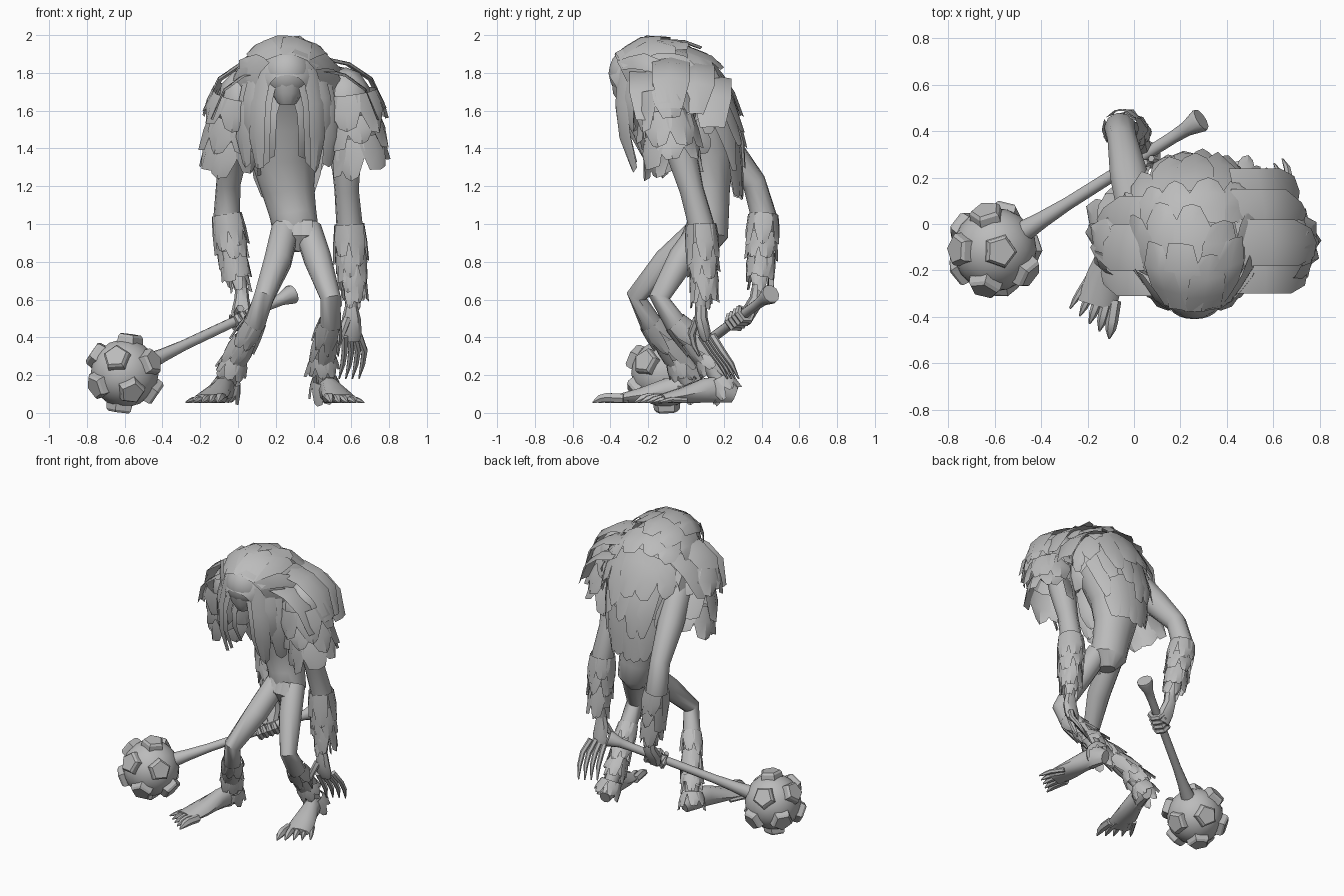
import bpy, bmesh, math, random
from mathutils import Vector as V, Matrix

random.seed(4)
cube = bpy.data.objects.get("Cube")
if cube:
    bpy.data.objects.remove(cube, do_unlink=True)

grey = bpy.data.materials.new("clay_grey")
grey.use_nodes = True
tone = (0.5, 0.5, 0.5, 1)
grey.diffuse_color = tone
grey.node_tree.nodes["Principled BSDF"].inputs["Base Color"].default_value = tone


def finish(name, bm, angle=40, fix=True):
    if fix:
        bmesh.ops.recalc_face_normals(bm, faces=bm.faces)
    me = bpy.data.meshes.new(name)
    bm.to_mesh(me)
    bm.free()
    me.shade_smooth()
    me.set_sharp_from_angle(angle=math.radians(angle))
    me.materials.append(grey)
    ob = bpy.data.objects.new(name, me)
    bpy.context.collection.objects.link(ob)
    return ob


def tube(bm, pts, radii, n=10, ref=(0, 1, 0)):
    """Loft of elliptical rings; a radius is a number or a (side, ref) pair."""
    pts = [V(p) for p in pts]
    rings = []
    for i, p in enumerate(pts):
        d = (pts[min(i + 1, len(pts) - 1)] - pts[max(i - 1, 0)]).normalized()
        side = d.cross(V(ref)).normalized()
        up = side.cross(d)
        r = radii[i]
        rs, ru = r if isinstance(r, tuple) else (r, r)
        rings.append([bm.verts.new(p + side * rs * math.cos(k * math.tau / n)
                                   + up * ru * math.sin(k * math.tau / n)) for k in range(n)])
    for a, b in zip(rings, rings[1:]):
        for k in range(n):
            bm.faces.new((a[k], a[(k + 1) % n], b[(k + 1) % n], b[k]))
    bm.faces.new(rings[0])
    bm.faces.new(rings[-1])


def ball(bm, c, r, detail=3):
    bmesh.ops.create_icosphere(bm, subdivisions=detail, radius=1,
                               matrix=Matrix.Translation(c) @ Matrix.Diagonal((*r, 1)))


def lock(bm, pts, width, out, side, crease=0.15):
    """Creased, tapering plate of fur with a ragged tip."""
    rows, last = [], len(pts) - 1
    for i, p in enumerate(pts):
        w = width * (0.5 if i < last else random.uniform(0.2, 0.36))
        tip = (pts[-1] - pts[-2]) * random.uniform(0.05, 0.2) if i == last else V()
        rows.append([bm.verts.new(q) for q in
                     (p - side * w, p + out * width * crease + tip, p + side * w)])
    for a, b in zip(rows, rows[1:]):
        for k in range(2):
            bm.faces.new((a[k], a[k + 1], b[k + 1], b[k]))


def cuff(bm, a, b, ra, rb, tiers, count, length, width, flare):
    """Rings of locks around a limb from a to b."""
    a, b = V(a), V(b)
    d = (b - a).normalized()
    s = d.cross(V((0, 1, 0.1))).normalized()
    t = s.cross(d)
    for j in range(tiers):
        f = j / max(tiers - 1, 1)
        r = ra + (rb - ra) * f
        for k in range(count):
            ang = (k + j * 0.5 + random.uniform(-0.2, 0.2)) * math.tau / count
            out = s * math.cos(ang) + t * math.sin(ang)
            p = a.lerp(b, f) + out * r
            ln = length * random.uniform(0.75, 1.15)
            pts = [p, p + d * ln * 0.5 + out * flare * 0.7, p + d * ln + out * flare]
            lock(bm, pts, width, out, d.cross(out))


# Torso, neck and head
bm = bmesh.new()
tube(bm, [(.31, .1, .86), (.31, .11, .94), (.29, .12, 1.06), (.265, .12, 1.18), (.24, .11, 1.35),
          (.25, .06, 1.55), (.25, -.02, 1.7), (.25, -.15, 1.8)],
     [(.05, .06), (.12, .115), (.125, .11), (.14, .115), (.175, .15), (.21, .17), (.22, .16), (.12, .12)], 14)
finish("torso", bm)
bm = bmesh.new()
ball(bm, (.26, -.25, 1.8), (.14, .16, .15))
tube(bm, [(.26, -.3, 1.76), (.26, -.31, 1.69), (.26, -.3, 1.64)], [.1, .08, .05])
finish("head", bm)
bm = bmesh.new()
for x in (.27, .32, .36):
    lock(bm, [V((x, .02, 1.02)), V((x, -.015, .94)), V((x, .03, .86))], .07, V((0, -1, 0)), V((1, 0, 0)))
finish("loin_flap", bm, fix=False)

# Shaggy hump: arches swept from brow to lower back (y, z, half width, drop y, drop z)
ARCH = [(-.41, 1.79, .10, .05, -.08), (-.36, 1.89, .17, .08, -.16), (-.20, 1.96, .25, .05, -.26),
        (0, 1.925, .29, 0, -.31), (.14, 1.84, .29, -.08, -.28), (.22, 1.67, .26, -.14, -.2),
        (.27, 1.46, .21, -.13, -.06), (.26, 1.22, .15, -.08, 0), (.22, .94, .09, -.04, 0)]


def hump(u, a):
    u = max(0, min(u, len(ARCH) - 1.001))
    i, f = int(u), u % 1
    y, z, w, dy, dz = [p + (q - p) * f for p, q in zip(ARCH[i], ARCH[i + 1])]
    c = 1 - math.cos(a)
    return V((.26 + w * math.sin(a), y + dy * c, z + dz * c))


bm = bmesh.new()
grid = [[bm.verts.new(hump(u, math.radians(a))) for a in range(-100, 101, 20)] for u in range(6)]
for r, s in zip(grid, grid[1:]):
    for k in range(len(r) - 1):
        bm.faces.new((r[k], s[k], s[k + 1], r[k + 1]))
finish("hump_hide", bm, 50, False)

bm = bmesh.new()
for tier in range(1, 7):
    for k in range(-4, 5):
        a = math.radians(k * 24 + (12 if tier % 2 else 0)) + random.uniform(-.06, .06)
        if abs(a) > (1.8 if tier < 5 else 1.25):
            continue
        u0, du = tier - .2 + random.uniform(-.2, .2), random.uniform(1.2, 1.8)
        pts = []
        for s in (0, .33, .67, 1):
            p = hump(u0 + du * s, a)
            out = (p - V((.26, 0, min(p.z, 1.55)))).normalized()
            pts.append(p + out * (.008 + .035 * s))
        side = (hump(u0, a + .1) - hump(u0, a - .1)).normalized()
        lock(bm, pts, .16 if tier < 5 else .11, out, side, .1)
finish("back_locks", bm, fix=False)

# Locks hanging around the face
bm = bmesh.new()
for sgn in (-1, 1):
    for dx, y, top, low in ((.06, -.27, 1.7, 1.36), (.09, -.33, 1.78, 1.33), (.12, -.33, 1.82, 1.3),
                            (.16, -.29, 1.8, 1.42), (.19, -.25, 1.78, 1.32), (.23, -.18, 1.76, 1.4)):
        out = V((sgn * .6, -.8, 0)).normalized()
        pts = [V((.26 + sgn * (dx + .02 * s), y + .06 * s, top + (low - top) * s)) + out * .05 * math.sin(3 * s)
               for s in (0, .35, .7, 1)]
        lock(bm, pts, .1, out, V((.8, sgn * .6, 0)).normalized())
finish("face_locks", bm, fix=False)

# Shoulders: rounded caps, broad plates on top and shaggy sleeves
PLATES = {"left": (1, ((-.2, .06), (-.08, 0), (.05, .03), (.14, .1))),
          "right": (-1, ((-.21, .06), (-.1, 0), (.02, .03)))}
for name, (sgn, plates) in PLATES.items():
    bm = bmesh.new()
    ball(bm, (.3 + sgn * .27, -.08, 1.64), (.14, .15, .19), 2)
    finish(name + "_shoulder", bm)
    bm = bmesh.new()
    for y, drop in plates:
        reach = 1 - abs(y + .08) * .7
        pts = [V((.3 + sgn * x * reach, y, z - drop)) for x, z in
               ((.14, 1.87), (.28, 1.84), (.4, 1.76), (.47, 1.61))]
        lock(bm, pts, .2, V((sgn * .6, 0, .8)), V((sgn * -.1, 1, 0)), .1)
    sway = 0 if sgn > 0 else .05
    cuff(bm, (.3 + sgn * .29, -.12, 1.7), (.3 + sgn * .32, -.09 + sway, 1.47),
         .125, .105, 3, 7, .18, .16, .04)
    finish(name + "_sleeve_locks", bm, fix=False)

# Arms with furred forearms
ARMS = {"left": [(.56, -.08, 1.6), (.57, -.03, 1.4), (.575, .03, 1.18), (.59, .08, 1.0), (.6, .09, .8), (.6, .08, .56)],
        "right": [(.02, .02, 1.65), (-.02, .2, 1.42), (-.05, .36, 1.22), (-.06, .41, 1.05), (-.03, .4, .86), (.02, .38, .64)]}
for name, path in ARMS.items():
    bm = bmesh.new()
    tube(bm, path, [.09, .085, .065, .07, .055, .032], 10, (1, .2, 0))
    finish(name + "_arm", bm)
    bm = bmesh.new()
    cuff(bm, path[3], path[4], .066, .052, 3, 6, .18, .095, .016)
    cuff(bm, path[4], V(path[4]).lerp(V(path[5]), .45), .05, .038, 2, 5, .13, .06, .012)
    finish(name + "_forearm_fur", bm, fix=False)

# Open left hand
bm = bmesh.new()
tube(bm, [(.6, .08, .58), (.6, .08, .5), (.6, .1, .42), (.6, .11, .38)],
     [(.03, .03), (.035, .05), (.032, .055), (.02, .045)], 8, (1, 0, 0))
for k in range(4):
    x, y = .565 + k * .025, .08 + k * .02
    tube(bm, [(x, y, .41), (x + .01 * k, y + .05, .33), (x - .01 + .01 * k, y + .1, .26),
              (x - .03 + .01 * k, y + .14, .18)], [.02, .018, .015, .004], 6, (1, 0, 0))
tube(bm, [(.58, .06, .5), (.55, .03, .42), (.53, .04, .36), (.53, .07, .3)], [.022, .02, .016, .004], 6, (1, 0, 0))
finish("left_hand", bm)

# Mace: studded ball, tapering shaft and flared pommel
head, butt = V((-.6, -.11, .21)), V((.29, .45, .63))
d = (butt - head).normalized()
bm = bmesh.new()
ball(bm, head, (.18,) * 3)
finish("mace_ball", bm)
bm = bmesh.new()
tube(bm, [head + d * s for s in (.14, .26, .4, .8, .98, 1.05, 1.12)] + [butt],
     [.048, .036, .028, .026, .027, .032, .052, .05], 10, (0, 0, 1))
finish("mace_shaft", bm)
top = V((.05, -.1, 1))
e1 = (top - d * top.dot(d)).normalized()
e2 = d.cross(e1)
dirs = [-d]
for k in range(10):
    a = k * math.pi / 5
    dirs.append((e1 * math.cos(a) + e2 * math.sin(a)) * .894 + d * (-.447 if k % 2 else .447))
bm = bmesh.new()
for q in dirs:
    tube(bm, [head + q * .14, head + q * .195, head + q * .208], [.078, .072, .06], 5, (.3, .2, .9))
finish("mace_studs", bm, 25)

# Right hand wrapped around the shaft
grip = head + d * .80
bm = bmesh.new()
tube(bm, [(.02, .38, .66), (.02, .375, .6), grip + V((-.01, .05, .03)), grip + V((0, .03, -.03))],
     [.034, .04, (.055, .04), (.05, .025)], 8)
s = d.cross(V((0, 0, 1))).normalized()
t = s.cross(d)
for k in range(4):
    c = grip + d * (k * .036 - .055)
    tube(bm, [c + (s * math.cos(a) + t * math.sin(a)) * .044 for a in (0.9, 0, -1, -2, -3, -4)],
         [.016, .02, .02, .018, .016, .008], 6, d)
tube(bm, [grip + t * .05, grip - s * .05 + t * .03, grip - s * .05 - t * .03 + d * .03], [.022, .02, .008], 6, d)
finish("right_hand", bm)

# Legs, shin fur and five-toed feet
LEGS = {"left": ([(.37, .09, .97), (.42, -.02, .82), (.49, -.14, .61), (.49, -.06, .48), (.45, .1, .31), (.46, .19, .15)],
                 (.46, .22), (.55, -.13)),
        "right": ([(.25, .08, .97), (.21, -.1, .8), (.14, -.26, .62), (.09, -.19, .48), (-.01, -.05, .3), (-.06, .02, .14)],
                  (-.05, .04), (-.16, -.35))}
for name, (path, heel, toe) in LEGS.items():
    bm = bmesh.new()
    tube(bm, path, [.075, .075, .056, .058, .048, .045], 10, (1, 0, 0))
    finish(name + "_leg", bm)
    bm = bmesh.new()
    cuff(bm, path[3], path[4], .052, .046, 3, 6, .15, .075, .016)
    cuff(bm, path[4], V(path[4]).lerp(V(path[5]), .8), .048, .055, 2, 7, .1, .075, .025)
    finish(name + "_shin_fur", bm, fix=False)
    bm = bmesh.new()
    h, b = V((*heel, 0)), V((*toe, 0))
    f = (b - h).normalized()
    across = V((-f.y, f.x, 0))
    # sole stays level while the instep slopes down to the toes
    tube(bm, [h + (b - h) * s + V((0, 0, .05 + r)) for s, r in
              ((-.1, .045), (.1, .075), (.35, .068), (.7, .042), (1, .025))],
         [(.035, .045), (.05, .075), (.055, .068), (.08, .042), (.085, .025)], 10, (0, 0, 1))
    big = 1 if name == "right" else -1
    for k in range(5):
        o = b + across * big * (.075 - k * .037) - f * .02 * k
        g = f + across * big * (.12 - k * .1)
        r = .027 - .003 * k
        tube(bm, [o - g * .04 + V((0, 0, .05 + r)), o + g * .05 + V((0, 0, .055 + r)),
                  o + g * .085 + V((0, 0, .048 + r)), o + g * .125 + V((0, 0, .055))],
             [r, r, r * .85, .004], 6, (0, 0, 1))
    finish(name + "_foot", bm)
